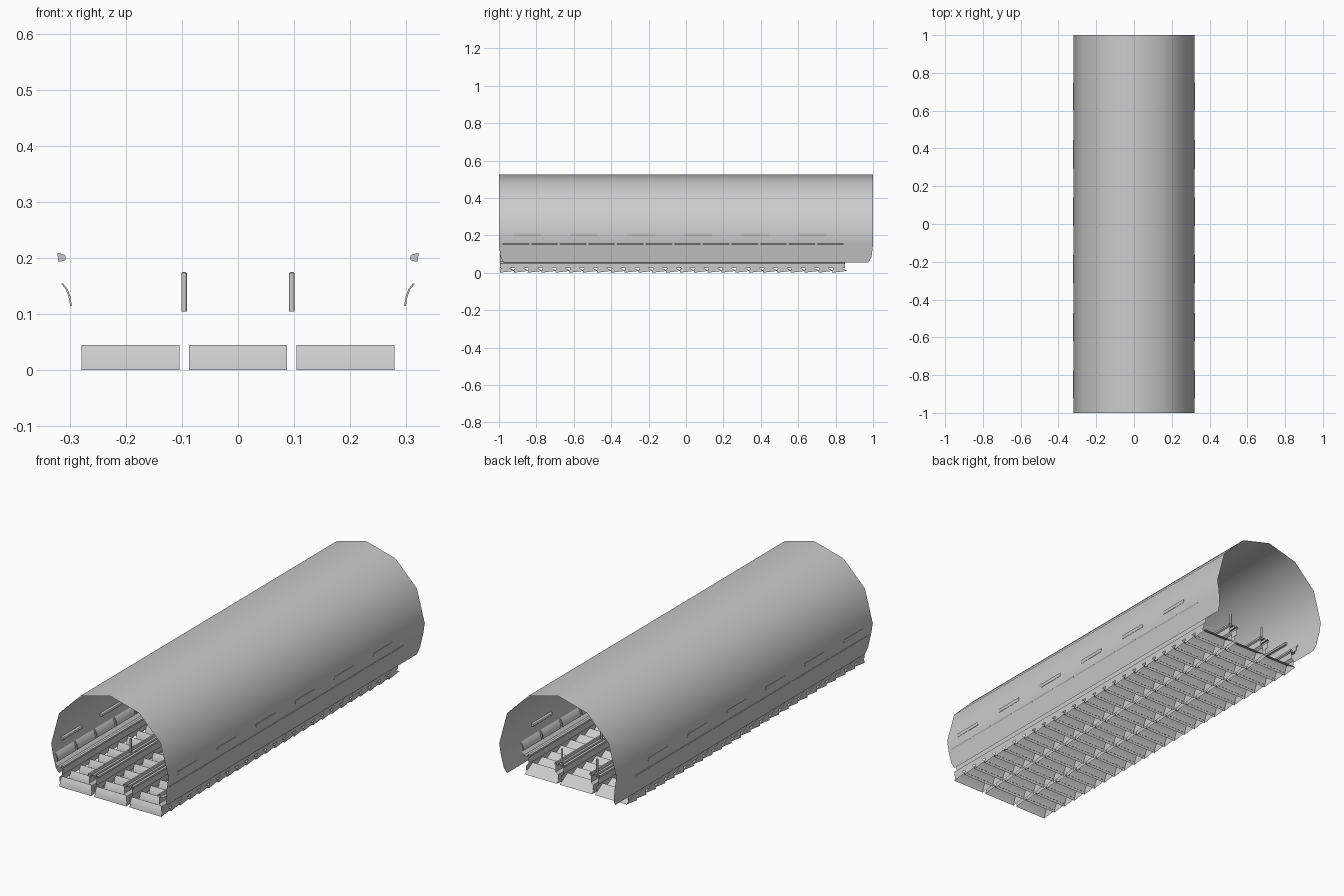
import bpy, math

if "Cube" in bpy.data.objects:
    bpy.data.objects.remove(bpy.data.objects["Cube"])

def mesh_object(name, verts, faces, smooth=None):
    me = bpy.data.meshes.new(name)
    me.from_pydata(verts, [], faces)
    ob = bpy.data.objects.new(name, me)
    bpy.context.collection.objects.link(ob)
    if smooth:
        bpy.ops.object.select_all(action='DESELECT')
        ob.select_set(True)
        bpy.context.view_layer.objects.active = ob
        bpy.ops.object.shade_smooth_by_angle(angle=math.radians(smooth))
    return ob

def extrude_y(name, profile, spans, closed=False, smooth=None):
    """Sweep an (x, z) profile along each (y0, y1) span; closed profiles get end caps."""
    verts, faces, n = [], [], len(profile)
    for y0, y1 in spans:
        b = len(verts)
        verts += [(x, y0, z) for x, z in profile] + [(x, y1, z) for x, z in profile]
        for i in range(n if closed else n - 1):
            j = (i + 1) % n
            faces.append((b + i, b + j, b + n + j, b + n + i))
        if closed:
            faces += [tuple(range(b + n - 1, b - 1, -1)), tuple(range(b + n, b + 2 * n))]
    return mesh_object(name, verts, faces, smooth)

def flip(profile):
    return [(-x, z) for x, z in profile]

# tunnel shell: open 30-degree arch with clipped lower end corners
R, CZ = 0.32, 0.205
arch = [(R * math.sin(math.radians(a)), CZ + R * math.cos(math.radians(a))) for a in range(-90, 91, 30)]
arch = [(-0.295, 0.055), (-0.300, 0.085), (-0.311, 0.15)] + arch + [(0.311, 0.15), (0.300, 0.085), (0.295, 0.055)]
n = len(arch)
verts = []
for s in (-1, 1):
    for x, z in arch:
        inset = 0.025 if z < 0.06 else 0.008 if z < 0.1 else 0
        verts.append((x, s * (1 - inset), z))
mesh_object("tunnel_shell", verts, [(i, i + 1, n + i + 1, n + i) for i in range(n - 1)], 40)

# escalator steps: curved riser, then tread sloping back down
COUNT, PITCH = 25, 0.074
riser = [(0.0, 0.0), (0.003, 0.016), (0.009, 0.031), (0.018, 0.045)]
step = riser + [(0.080, 0.010)]
for k, name in ((-1, "left"), (0, "middle"), (1, "right")):
    x0, x1 = k * 0.1915 - 0.087, k * 0.1915 + 0.087
    verts, faces = [], []
    for i in range(COUNT):
        b, y0 = len(verts), -0.995 + i * PITCH
        for y, z in step:
            verts += [(x0, y0 + y, z), (x1, y0 + y, z)]
        for j in range(len(step) - 1):
            a = b + 2 * j
            faces.append((a, a + 1, a + 3, a + 2))
        # side cheeks
        m = len(step)
        faces.append(tuple(b + 2 * j for j in range(m)))
        faces.append(tuple(b + 2 * j + 1 for j in reversed(range(m))))
    mesh_object(name + "_escalator_steps", verts, faces, 35)

# balustrades between lanes and along the walls
half = [(0.008, 0.025), (0.008, 0.050), (0.021, 0.060), (0.021, 0.092), (0.028, 0.096),
        (0.028, 0.105), (0.018, 0.107), (0.015, 0.095), (0.008, 0.095), (0.006, 0.105)]
SPAN = [(-0.995, 0.85)]
wall = [(0.286 - x, z) for x, z in half[:-2]] + [(0.290, 0.097), (0.302, 0.110)]
for s, side in ((-1, "left"), (1, "right")):
    c = s * 0.096
    centre = [(c - x, z) for x, z in half] + [(c + x, z) for x, z in reversed(half)]
    extrude_y(side + "_centre_balustrade", centre, SPAN, smooth=30)
    extrude_y(side + "_wall_balustrade", wall if s > 0 else flip(wall), SPAN, smooth=30)

    # lamp posts standing on the centre balustrades
    for i in range(6):
        bpy.ops.mesh.primitive_cylinder_add(vertices=12, radius=0.005, depth=0.068,
                                            location=(c, -0.70 + i * 0.306, 0.139))
        post = bpy.context.object
        post.name = side + "_lamp_post"
        bpy.ops.object.shade_smooth_by_angle(angle=math.radians(40))
        bpy.ops.mesh.primitive_uv_sphere_add(segments=12, ring_count=6, radius=0.005,
                                             location=(c, -0.70 + i * 0.306, 0.172))
        bpy.context.object.name = side + "_lamp_cap"
        bpy.context.object.scale.z = 0.6

    # long wall lights poking through the shell
    light = [(0.322, 0.209), (0.309, 0.206), (0.307, 0.203), (0.307, 0.198), (0.309, 0.195), (0.320, 0.193)]
    spans = [(-0.925 + i * 0.305, -0.775 + i * 0.305) for i in range(6)]
    extrude_y(side + "_wall_lights", light if s > 0 else flip(light), spans, closed=True)

    # curved poster panels above the wall balustrade
    inner = [(0.296, 0.115), (0.299, 0.132), (0.304, 0.145), (0.312, 0.155)]
    panel = inner + [(x + 0.003, z - 0.001) for x, z in reversed(inner)]
    spans = [(-0.98 + i * 0.153, -0.84 + i * 0.153) for i in range(12)]
    extrude_y(side + "_wall_panels", panel if s > 0 else flip(panel), spans, closed=True, smooth=40)
